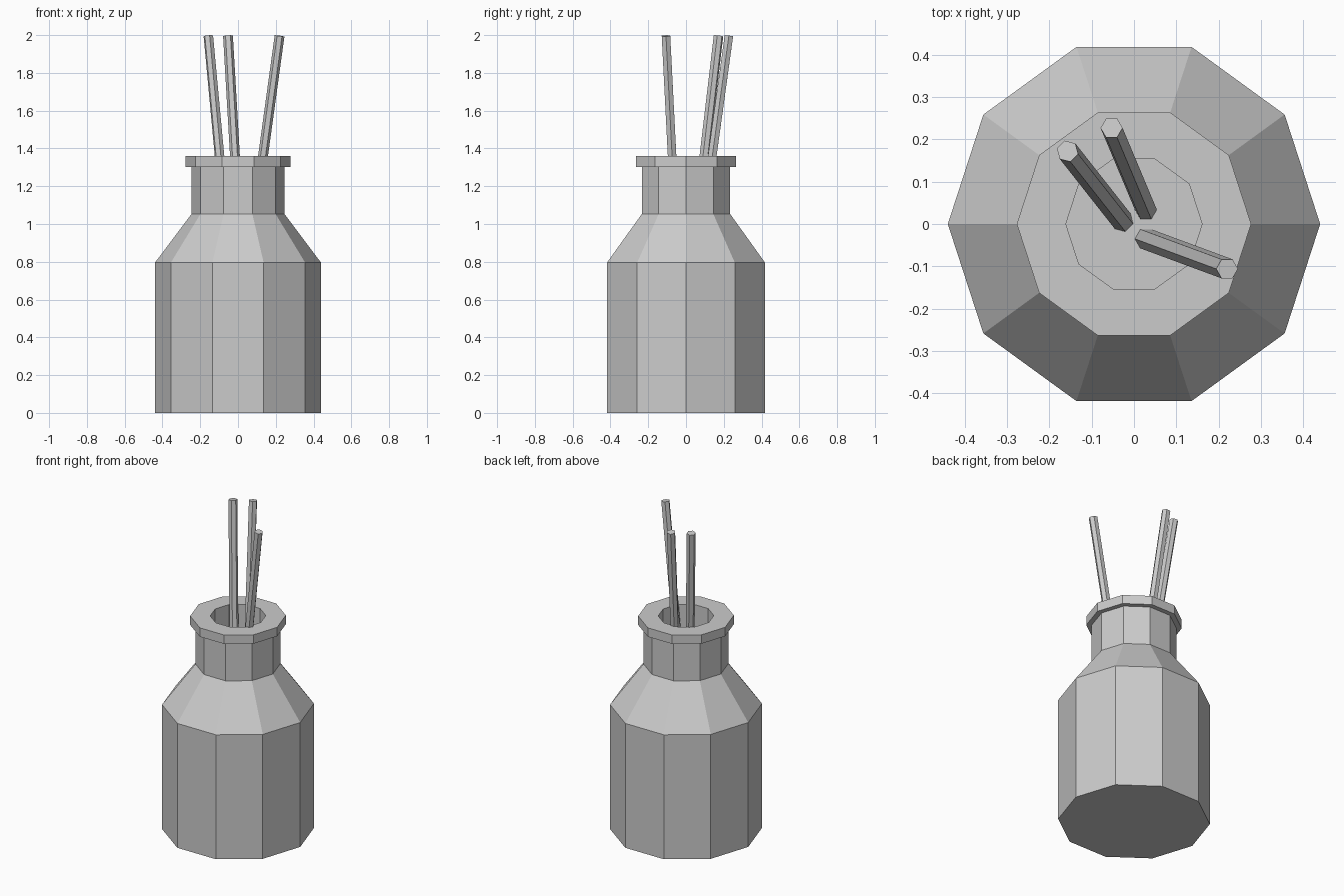
import bpy
import bmesh
from math import radians, sin, cos, tau
from mathutils import Vector, Matrix

cube = bpy.data.objects.get("Cube")
if cube:
    bpy.data.objects.remove(cube, do_unlink=True)

# One plain grey for everything
grey = bpy.data.materials.new("plain grey")
grey.use_nodes = True
colour = (0.6, 0.6, 0.6, 1)
grey.diffuse_color = colour
grey.node_tree.nodes["Principled BSDF"].inputs["Base Color"].default_value = colour


def finish(bm, name):
    bmesh.ops.recalc_face_normals(bm, faces=bm.faces)
    mesh = bpy.data.meshes.new(name)
    bm.to_mesh(mesh)
    bm.free()
    mesh.materials.append(grey)
    obj = bpy.data.objects.new(name, mesh)
    bpy.context.collection.objects.link(obj)
    return obj


def lathe(name, profile, sides):
    """Spin (radius, height) points into a closed faceted solid."""
    bm = bmesh.new()
    rings = [[bm.verts.new((r * cos(tau * i / sides), r * sin(tau * i / sides), z))
              for i in range(sides)] for r, z in profile]
    for low, high in zip(rings, rings[1:]):
        for i in range(sides):
            j = (i + 1) % sides
            bm.faces.new((low[i], low[j], high[j], high[i]))
    bm.faces.new(rings[0])
    bm.faces.new(rings[-1])
    return finish(bm, name)


def reed(name, bottom, top, turn, radius=0.026):
    """Six-sided stick leaning from bottom to top."""
    bottom, top = Vector(bottom), Vector(top)
    axis = top - bottom
    lean = Vector((0, 0, 1)).rotation_difference(axis).to_matrix().to_4x4()
    bm = bmesh.new()
    bmesh.ops.create_cone(
        bm, cap_ends=True, segments=6, radius1=radius, radius2=radius,
        depth=axis.length,
        matrix=Matrix.Translation((bottom + top) / 2) @ lean
        @ Matrix.Rotation(radians(turn), 4, "Z"))
    return finish(bm, name)


# Bottle: body, shoulder, neck, flared rim, then the opening inside
FLOOR = 0.6
lathe("bottle", [(0.44, 0), (0.44, 0.795), (0.246, 1.053), (0.246, 1.303),
                 (0.277, 1.303), (0.277, 1.36), (0.161, 1.36), (0.161, FLOOR)], 10)

# Reeds standing in the opening
reed("left_reed", (0.028, -0.035, FLOOR), (0.22, -0.106, 1.996), 30)
reed("middle_reed", (0.028, 0.034, FLOOR), (-0.053, 0.227, 1.996), 30)
reed("right_reed", (-0.027, 0.007, FLOOR), (-0.157, 0.172, 1.996), 15)
